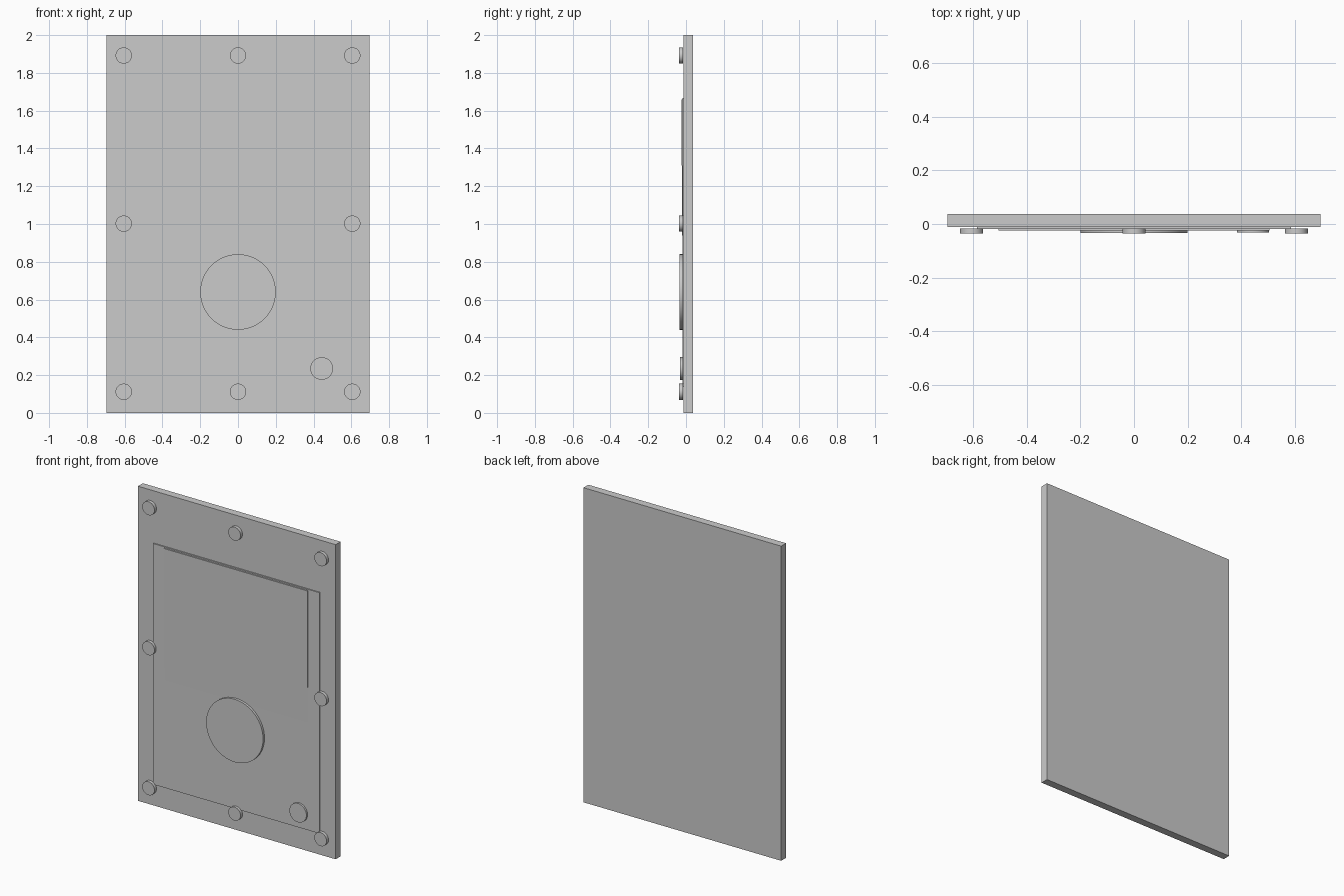
import bpy, bmesh, math

if "Cube" in bpy.data.objects:
    bpy.data.objects.remove(bpy.data.objects["Cube"])

def prism(name, profile, half_w):
    # closed y-z profile extruded across x
    bm = bmesh.new()
    face = bm.faces.new([bm.verts.new((-half_w, y, z)) for y, z in profile])
    ext = bmesh.ops.extrude_face_region(bm, geom=[face])
    verts = [g for g in ext["geom"] if isinstance(g, bmesh.types.BMVert)]
    bmesh.ops.translate(bm, verts=verts, vec=(2 * half_w, 0, 0))
    bmesh.ops.recalc_face_normals(bm, faces=bm.faces)
    me = bpy.data.meshes.new(name)
    bm.to_mesh(me)
    bm.free()
    ob = bpy.data.objects.new(name, me)
    bpy.context.collection.objects.link(ob)
    return ob

def slab(name, half_w, y0, y1, z0, z1):
    return prism(name, [(y0, z0), (y1, z0), (y1, z1), (y0, z1)], half_w)

def disc(name, x, z, radius, y0, y1, sides):
    bpy.ops.mesh.primitive_cylinder_add(
        vertices=sides, radius=radius, depth=y1 - y0,
        location=(x, (y0 + y1) / 2, z), rotation=(math.pi / 2, 0, 0))
    ob = bpy.context.object
    ob.name = name
    bpy.ops.object.shade_smooth_by_angle()
    return ob

# backing board
slab("board", 0.695, -0.012, 0.037, 0.0, 2.0)

# thin sheet on the board, with a raised layer sloping down into it
slab("sheet", 0.585, -0.019, -0.011, 0.137, 1.668)
prism("raised_layer", [(-0.0185, 0.75), (-0.025, 1.66), (-0.0185, 1.66)], 0.505)

# large and small round plates
disc("large_round_plate", 0.0, 0.64, 0.2, -0.034, -0.0185, 64)
disc("small_round_plate", 0.443, 0.235, 0.06, -0.031, -0.0185, 32)

# pins around the border, none in the middle
for x in (-0.605, 0.0, 0.605):
    for z in (0.112, 1.002, 1.892):
        if x == 0.0 and z == 1.002:
            continue
        disc("border_pin", x, z, 0.043, -0.036, -0.016, 32)
